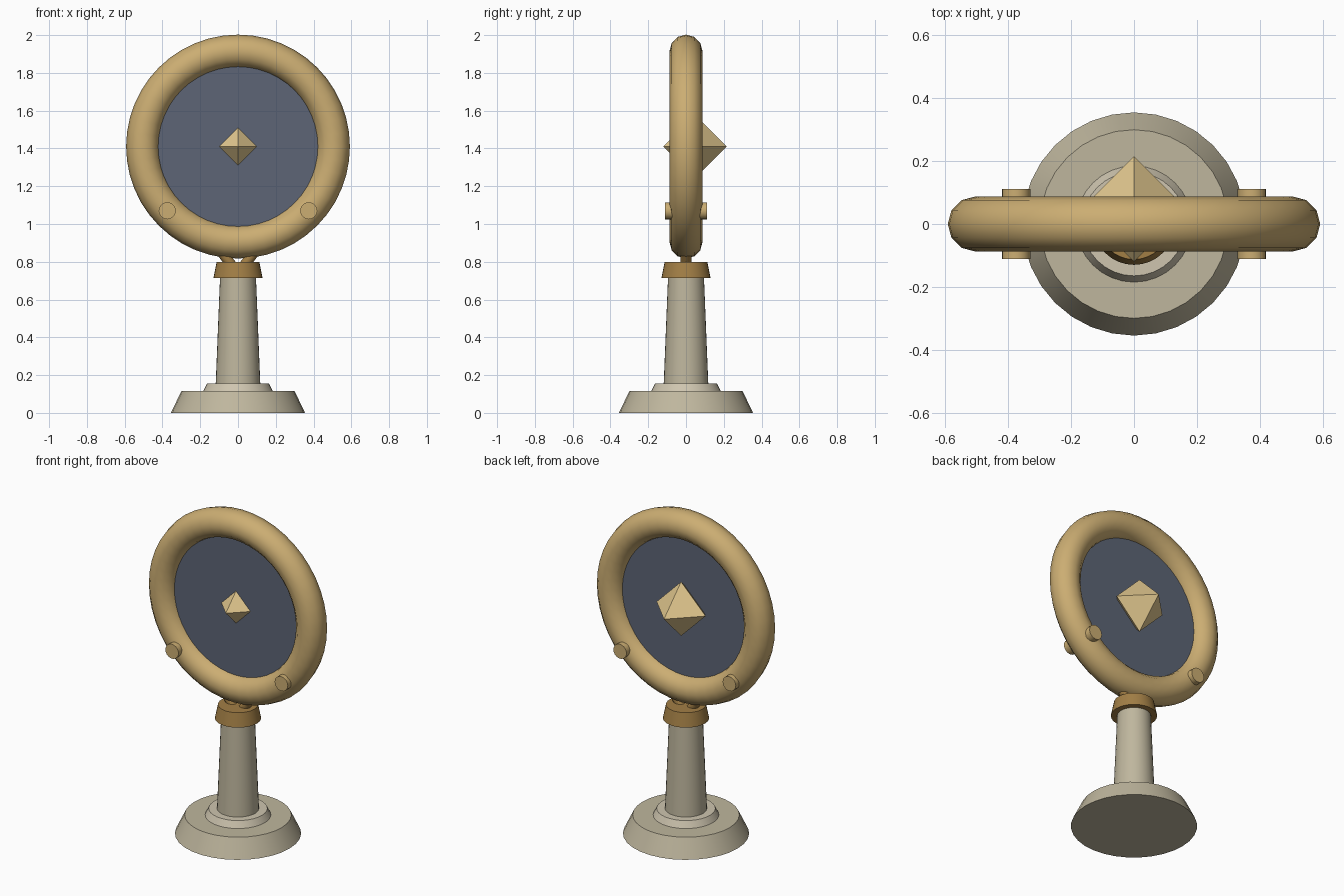
import bpy
from math import radians, pi
from mathutils import Vector

if "Cube" in bpy.data.objects:
    bpy.data.objects.remove(bpy.data.objects["Cube"])


def material(name, rgb):
    m = bpy.data.materials.new(name)
    m.diffuse_color = (*rgb, 1)
    m.use_nodes = True
    m.node_tree.nodes["Principled BSDF"].inputs["Base Color"].default_value = m.diffuse_color
    return m


STONE = material("stone", (0.52, 0.47, 0.34))
LIGHT_STONE = material("light_stone", (0.62, 0.56, 0.43))
GOLD = material("gold", (0.60, 0.42, 0.17))
BRONZE = material("bronze", (0.36, 0.21, 0.06))
SLATE = material("slate", (0.11, 0.13, 0.18))
CRYSTAL = material("pale_gold", (0.75, 0.57, 0.27))
CENTRE_Z = 1.41


def finish(name, mat, smooth=True):
    ob = bpy.context.object
    ob.name = name
    ob.data.materials.append(mat)
    if smooth:
        bpy.ops.object.shade_smooth_by_angle(angle=radians(35))
    return ob


def tapered(name, z0, z1, r0, r1, mat):
    bpy.ops.mesh.primitive_cone_add(vertices=32, radius1=r0, radius2=r1,
                                    depth=z1 - z0, location=(0, 0, (z0 + z1) / 2))
    return finish(name, mat)


def rod(name, a, b, radius, mat, sides=16):
    a, b = Vector(a), Vector(b)
    bpy.ops.mesh.primitive_cylinder_add(
        vertices=sides, radius=radius, depth=(b - a).length, location=(a + b) / 2,
        rotation=(b - a).to_track_quat('Z', 'Y').to_euler())
    return finish(name, mat)


# Stepped pedestal and collar
tapered("base", 0, 0.115, 0.355, 0.30, STONE)
tapered("base_step", 0.115, 0.155, 0.185, 0.165, LIGHT_STONE)
tapered("column", 0.155, 0.72, 0.118, 0.095, STONE)
tapered("collar", 0.715, 0.80, 0.13, 0.113, BRONZE)

# Upright ring
bpy.ops.mesh.primitive_torus_add(major_segments=48, minor_segments=12,
                                 major_radius=0.505, minor_radius=0.0875,
                                 location=(0, 0, CENTRE_Z), rotation=(pi / 2, 0, 0))
finish("ring", GOLD)

# Dark disc filling the ring
rod("disc", (0, -0.02, CENTRE_Z), (0, 0.02, CENTRE_Z), 0.43, SLATE, 48)

# Fork arms and studs, one per side
for side, s in (("left", -1), ("right", 1)):
    rod("fork_arm_" + side, (s * 0.025, 0, 0.77), (s * 0.145, 0, 0.93), 0.028, BRONZE, 12)
    rod("stud_" + side, (s * 0.375, -0.112, 1.07), (s * 0.375, 0.112, 1.07), 0.045, GOLD, 20)

# Octahedral crystal piercing the disc
bpy.ops.mesh.primitive_cone_add(vertices=4, radius1=0.168, radius2=0, depth=0.168,
                                end_fill_type='NOTHING', location=(0, 0, 0.084))
upper = bpy.context.object
bpy.ops.object.transform_apply(location=True, rotation=True, scale=True)
mirror = upper.modifiers.new("mirror", 'MIRROR')
mirror.use_axis = (False, False, True)
upper.location = (0, 0.048, CENTRE_Z)
finish("crystal", CRYSTAL, smooth=False)
